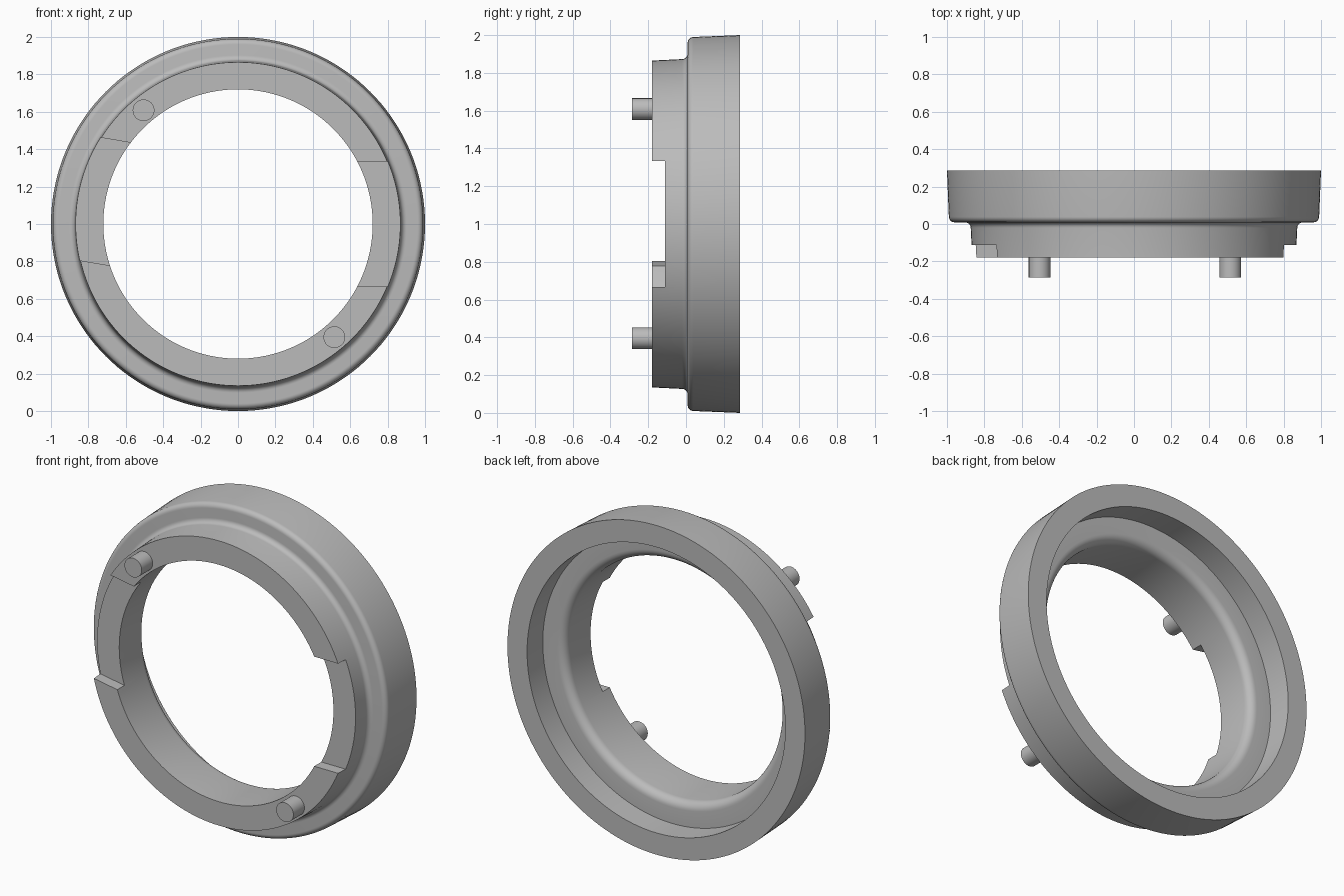
import bpy, bmesh, math
from mathutils import Matrix, Vector

if "Cube" in bpy.data.objects:
    bpy.data.objects.remove(bpy.data.objects["Cube"], do_unlink=True)

CENTRE = Vector((0, 0, 1))
FACE_Y, NOTCH_Y, PIN_Y, BACK_Y = -0.18, -0.112, -0.286, 0.286

grey = bpy.data.materials.new("plain grey")
grey.use_nodes = True
grey.diffuse_color = (0.5, 0.5, 0.5, 1)
grey.node_tree.nodes["Principled BSDF"].inputs["Base Color"].default_value = grey.diffuse_color


def make_object(name, bm):
    bmesh.ops.recalc_face_normals(bm, faces=bm.faces)
    mesh = bpy.data.meshes.new(name)
    bm.to_mesh(mesh)
    bm.free()
    mesh.materials.append(grey)
    obj = bpy.data.objects.new(name, mesh)
    bpy.context.collection.objects.link(obj)
    return obj


def select_only(obj):
    bpy.ops.object.select_all(action='DESELECT')
    obj.select_set(True)
    bpy.context.view_layer.objects.active = obj


def smooth(obj):
    select_only(obj)
    bpy.ops.object.shade_smooth_by_angle(angle=math.radians(30))


def fillet(r, y, radius, start, end, steps=7):
    """Arc points about (r, y), angles in degrees."""
    for i in range(steps + 1):
        a = math.radians(start + (end - start) * i / steps)
        yield (r + radius * math.cos(a), y + radius * math.sin(a))


def lathe(name, profile, segments=144):
    """Closed (radius, y) profile turned about the y axis."""
    bm = bmesh.new()
    rings = []
    for i in range(segments):
        a = 2 * math.pi * i / segments
        rings.append([bm.verts.new(CENTRE + Vector((r * math.cos(a), y, r * math.sin(a))))
                      for r, y in profile])
    n = len(profile)
    for i in range(segments):
        a, b = rings[i], rings[(i + 1) % segments]
        for j in range(n):
            k = (j + 1) % n
            bm.faces.new((a[j], a[k], b[k], b[j]))
    return make_object(name, bm)


# Stepped ring: rounded shoulder, narrow nose, bore and rear recess
profile = [(0.72, FACE_Y), (0.865, FACE_Y)]
profile += fillet(0.903, -0.021, 0.03, 180, 90)
profile += fillet(0.96, 0.039, 0.03, -90, 0)
profile += [(1.0, BACK_Y), (0.868, BACK_Y), (0.868, 0.135)]
profile += fillet(0.77, 0.085, 0.05, 90, 180)
ring = lathe("stepped_ring", profile)

# Notches across the nose, one on each side
for name, angle in (("left_notch", 0), ("right_notch", math.pi + math.radians(9.6))):
    bm = bmesh.new()
    bmesh.ops.create_cube(bm, size=1)
    depth = 0.2
    place = (Matrix.Translation(CENTRE) @ Matrix.Rotation(angle, 4, 'Y')
             @ Matrix.Translation((0.75, NOTCH_Y - depth / 2, 0))
             @ Matrix.Diagonal((0.7, depth, 0.666, 1)))
    bmesh.ops.transform(bm, matrix=place, verts=bm.verts)
    cutter = make_object(name, bm)
    cutter.hide_render = True
    mod = ring.modifiers.new(name, 'BOOLEAN')
    mod.operation, mod.solver, mod.object = 'DIFFERENCE', 'EXACT', cutter
    select_only(ring)
    bpy.ops.object.modifier_apply(modifier=name)
    bpy.data.objects.remove(cutter, do_unlink=True)
smooth(ring)

# Locating pins on the front face
for name, x, z in (("upper_pin", -0.505, 0.608), ("lower_pin", 0.515, -0.605)):
    bm = bmesh.new()
    back = FACE_Y + 0.01
    bmesh.ops.create_cone(bm, cap_ends=True, segments=40, radius1=0.058, radius2=0.058,
                          depth=back - PIN_Y)
    place = (Matrix.Translation(CENTRE + Vector((x, (back + PIN_Y) / 2, z)))
             @ Matrix.Rotation(math.pi / 2, 4, 'X'))
    bmesh.ops.transform(bm, matrix=place, verts=bm.verts)
    smooth(make_object(name, bm))
